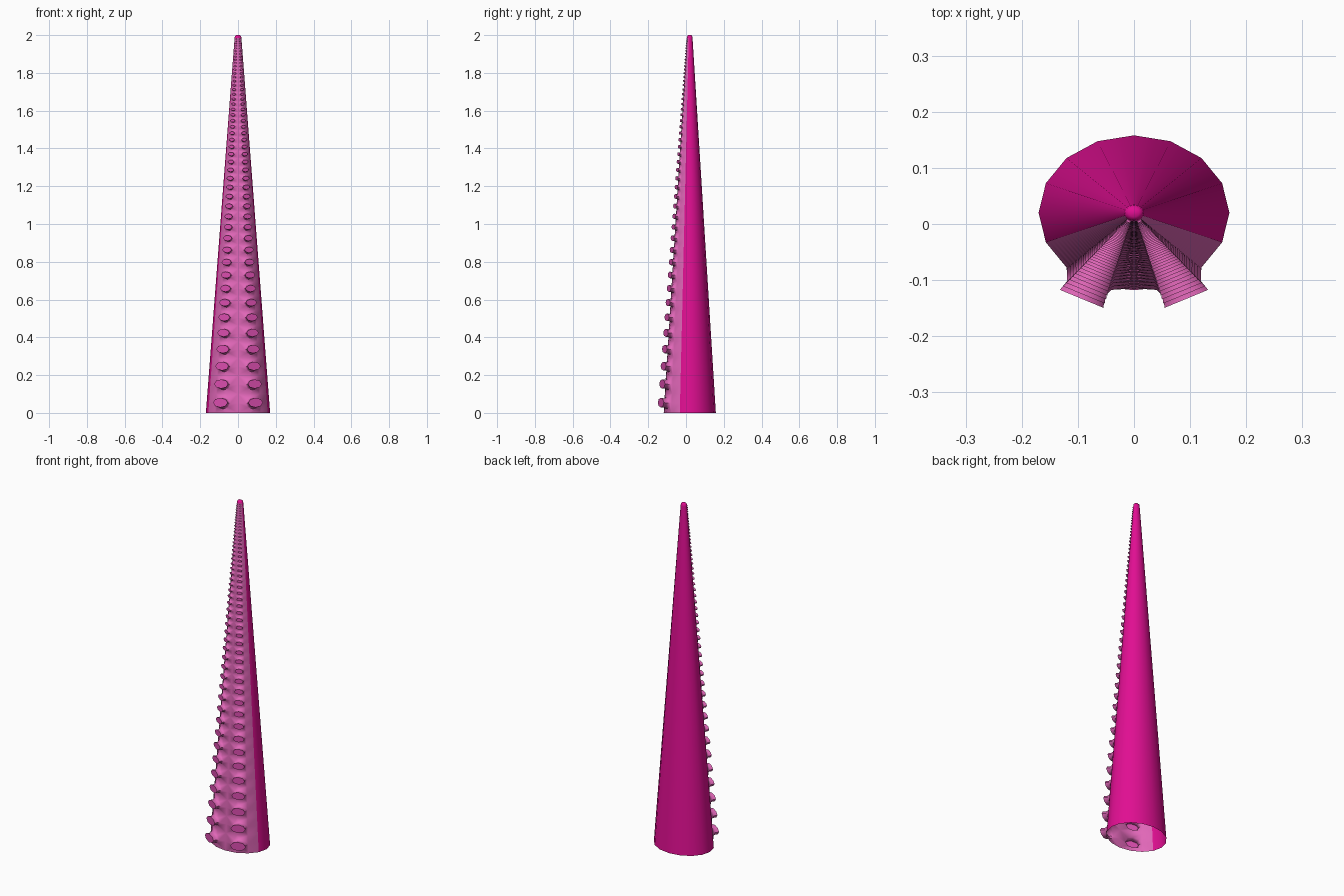
import bpy, bmesh, math
from mathutils import Vector

if "Cube" in bpy.data.objects:
    bpy.data.objects.remove(bpy.data.objects["Cube"])

SIDES = 16
SUCKERS = 48                      # rows of suckers, shrinking geometrically
TIP = 0.106                       # scale of the cross-section at the tip
HEIGHT = 1.985
AXIS_Y = 0.02
RX, RY = 0.17, 0.138


def material(name, rgb):
    m = bpy.data.materials.new(name)
    m.diffuse_color = (*rgb, 1)
    m.use_nodes = True
    m.node_tree.nodes["Principled BSDF"].inputs["Base Color"].default_value = m.diffuse_color
    return m


mats = [material("magenta skin", (0.75, 0.0045, 0.288)),
        material("pale pink underside", (0.75, 0.135, 0.48)),
        material("pink sucker disc", (0.71, 0.075, 0.43))]

bm = bmesh.new()


def face(verts, mat):
    f = bm.faces.new(verts)
    f.material_index = mat
    return f


def scale_at(j):
    return TIP ** (j / (2 * SUCKERS))


def height_at(s):
    return HEIGHT * (1 - s) / (1 - TIP)


def ring(s, z):
    out = []
    for i in range(SIDES):
        a = 2 * math.pi * i / SIDES
        out.append(bm.verts.new((RX * s * math.cos(a), AXIS_Y + RY * s * math.sin(a), z)))
    return out


# Tapered body: two rings of faces for every row of suckers
rings = [ring(scale_at(j), height_at(scale_at(j))) for j in range(2 * SUCKERS + 1)]
for j in range(2 * SUCKERS):
    for i in range(SIDES):
        if 10 <= i <= 13:         # left open for the suckers
            continue
        k = (i + 1) % SIDES
        face([rings[j][i], rings[j][k], rings[j + 1][k], rings[j + 1][i]],
             1 if 9 <= i <= 14 else 0)

# Rounded tip
last = rings[-1]
for s, z in ((TIP * 0.88, 1.995), (TIP * 0.5, 2.0)):
    new = ring(s, z)
    for i in range(SIDES):
        k = (i + 1) % SIDES
        face([last[i], last[k], new[k], new[i]], 0)
    last = new
face(last, 0)

# Sucker profile: lift, half width, half height
PROFILE = [(0.002, 0.044, 0.032), (0.018, 0.037, 0.025), (0.038, 0.043, 0.026)]


def sucker(row, side):
    j = 2 * row
    a, b, c = 12, 12 + side, 12 + 2 * side
    r0, r1, r2 = rings[j:j + 3]
    loop = [r0[a], r0[b], r0[c], r1[c], r2[c], r2[b], r2[a], r1[a]]
    s = scale_at(j + 1)
    centre = Vector((0.081 * side, -0.122, 0)) * s + Vector((0, AXIS_Y, height_at(s)))
    out = Vector((0.38 * side, -0.92, 0.08)).normalized()
    across = Vector((0.92 * side, 0.38, 0)).normalized()
    for lift, w, h in PROFILE:
        new = []
        for n in range(8):
            t = math.radians(225 + 45 * n)
            new.append(bm.verts.new(centre + s * (out * lift + across * w * math.cos(t)
                                                  + Vector((0, 0, h * math.sin(t))))))
        for n in range(8):
            m = (n + 1) % 8
            face([loop[n], loop[m], new[m], new[n]], 1)
        loop = new
    face(loop, 2)


# Two mirrored columns of suckers
for row in range(SUCKERS):
    for side in (-1, 1):
        sucker(row, side)

bmesh.ops.recalc_face_normals(bm, faces=bm.faces)
mesh = bpy.data.meshes.new("tentacle")
bm.to_mesh(mesh)
bm.free()
for m in mats:
    mesh.materials.append(m)
obj = bpy.data.objects.new("tentacle", mesh)
bpy.context.collection.objects.link(obj)
bpy.context.view_layer.objects.active = obj
obj.select_set(True)
bpy.ops.object.shade_smooth_by_angle(angle=math.radians(55))
